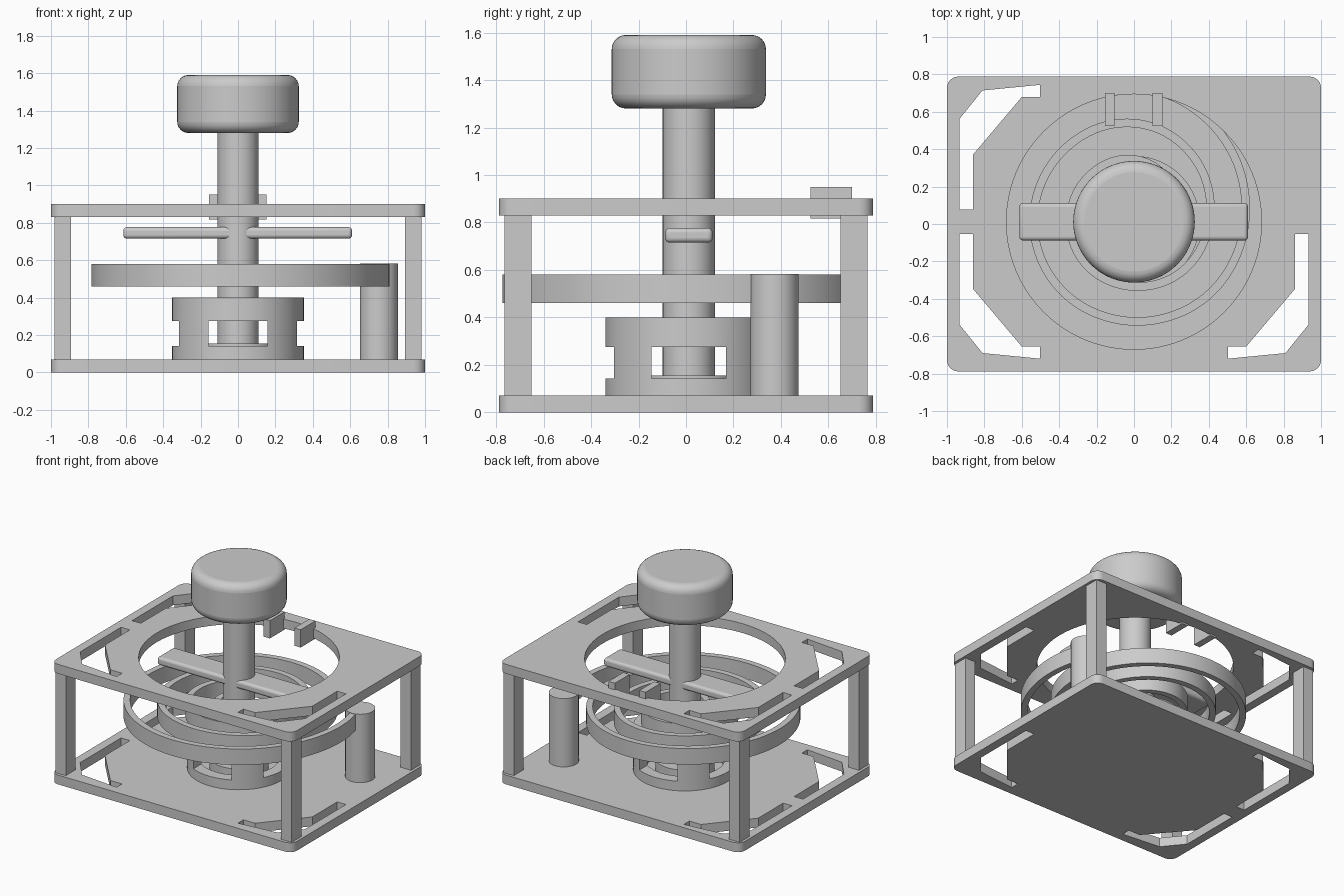
import bpy, bmesh, math
from mathutils import Matrix, Vector

if "Cube" in bpy.data.objects:
    bpy.data.objects.remove(bpy.data.objects["Cube"])

CY = 0.012  # y of the shaft axis

grey = bpy.data.materials.new("plain grey")
grey.use_nodes = True
grey.diffuse_color = (0.6, 0.6, 0.6, 1)
grey.node_tree.nodes["Principled BSDF"].inputs["Base Color"].default_value = (0.6, 0.6, 0.6, 1)


def finish(obj, angle=35):
    obj.data.materials.clear()
    obj.data.materials.append(grey)
    bpy.ops.object.select_all(action='DESELECT')
    obj.select_set(True)
    bpy.context.view_layer.objects.active = obj
    bpy.ops.object.shade_smooth_by_angle(angle=math.radians(angle))
    return obj


def from_bmesh(name, bm):
    bmesh.ops.recalc_face_normals(bm, faces=bm.faces)
    mesh = bpy.data.meshes.new(name)
    bm.to_mesh(mesh)
    bm.free()
    obj = bpy.data.objects.new(name, mesh)
    bpy.context.collection.objects.link(obj)
    return finish(obj)


def bevel(obj, width, segments):
    mod = obj.modifiers.new("rounding", 'BEVEL')
    mod.width, mod.segments = width, segments
    mod.limit_method = 'ANGLE'
    mod.angle_limit = math.radians(50)


def box(name, x, y, z):
    bm = bmesh.new()
    size = Matrix.Diagonal((x[1] - x[0], y[1] - y[0], z[1] - z[0], 1))
    mid = Matrix.Translation((sum(x) / 2, sum(y) / 2, sum(z) / 2))
    bmesh.ops.create_cube(bm, size=1, matrix=mid @ size)
    return from_bmesh(name, bm)


def cylinder(name, r, z0, z1, x=0, y=CY):
    bm = bmesh.new()
    bmesh.ops.create_cone(bm, cap_ends=True, segments=72, radius1=r, radius2=r, depth=z1 - z0,
                          matrix=Matrix.Translation((x, y, (z0 + z1) / 2)))
    return from_bmesh(name, bm)


def circle(r, n=96):
    return [(r * math.cos(2 * math.pi * i / n), CY + r * math.sin(2 * math.pi * i / n)) for i in range(n)]


def sheet(name, outlines, z0, z1):
    """Extruded flat shape; the outlines inside the first one become holes."""
    curve = bpy.data.curves.new(name, 'CURVE')
    curve.dimensions, curve.fill_mode = '2D', 'BOTH'
    curve.extrude = (z1 - z0) / 2
    for pts in outlines:
        spline = curve.splines.new('POLY')
        spline.points.add(len(pts) - 1)
        for p, (x, y) in zip(spline.points, pts):
            p.co = (x, y, 0, 1)
        spline.use_cyclic_u = True
    temp = bpy.data.objects.new(name + " outline", curve)
    bpy.context.collection.objects.link(temp)
    bpy.context.view_layer.update()
    mesh = bpy.data.meshes.new_from_object(temp.evaluated_get(bpy.context.evaluated_depsgraph_get()))
    bpy.data.objects.remove(temp)
    bm = bmesh.new()
    bm.from_mesh(mesh)
    bmesh.ops.remove_doubles(bm, verts=bm.verts, dist=1e-4)
    bmesh.ops.translate(bm, verts=bm.verts, vec=(0, 0, (z0 + z1) / 2))
    return from_bmesh(name, bm)


# Plates with rounded corners and bent corner slots
def rounded_rect(hx, hy, r, n=6):
    pts = []
    for k, (sx, sy) in enumerate([(1, 1), (-1, 1), (-1, -1), (1, -1)]):
        for i in range(n + 1):
            a = math.pi / 2 * (k + i / n)
            pts.append((sx * (hx - r) + r * math.cos(a), sy * (hy - r) + r * math.sin(a)))
    return pts


slot = [(0.933, 0.065), (0.86, 0.065), (0.86, 0.36), (0.6, 0.667),
        (0.503, 0.667), (0.503, 0.732), (0.81, 0.702), (0.933, 0.55)]
slots = [[(sx * x, CY + sy * y) for x, y in slot] for sx, sy in [(-1, 1), (-1, -1), (1, -1)]]
outline = rounded_rect(1, 0.788, 0.06)
sheet("bottom_plate", [outline] + slots, 0, 0.07)
sheet("top_plate", [outline, circle(0.682)] + slots, 0.83, 0.9)

# Corner posts
for sx, side in ((-1, "right"), (1, "left")):
    for sy, end in ((-1, "front"), (1, "back")):
        x = sorted((sx * 0.893, sx * 0.98))
        y = sorted((sy * 0.65, sy * 0.765))
        box(f"{end}_{side}_post", x, y, (0.07, 0.83))

# Hollow hub with four windows
hub = sheet("hub", [circle(0.352), circle(0.27)], 0.07, 0.4)
for name, hx, hy in (("window_cutter_x", 0.5, 0.157), ("window_cutter_y", 0.157, 0.5)):
    cutter = box(name, (-hx, hx), (CY - hy, CY + hy), (0.142, 0.275))
    cutter.hide_render = True
    cutter.hide_set(True)
    cutter.display_type = 'WIRE'
    cut = hub.modifiers.new(name, 'BOOLEAN')
    cut.operation, cut.object, cut.solver = 'DIFFERENCE', cutter, 'EXACT'
bpy.context.view_layer.update()
hub_mesh = bpy.data.meshes.new_from_object(hub.evaluated_get(bpy.context.evaluated_depsgraph_get()))
hub.modifiers.clear()
hub.data = hub_mesh
finish(hub)
for name in ("window_cutter_x", "window_cutter_y"):
    bpy.data.objects.remove(bpy.data.objects[name])
cylinder("hub_boss", 0.2, 0.07, 0.155)

# Shaft, knob and cross bar
cylinder("shaft", 0.11, 0.07, 1.3)
knob = cylinder("knob", 0.325, 1.28, 1.59)
bevel(knob, 0.06, 6)
bar = box("cross_bar", (-0.613, 0.61), (CY - 0.1, CY + 0.1), (0.715, 0.777))
bevel(bar, 0.02, 4)

# Spiral spring: outer radius keyed by turn angle, in degrees
keys = [(-990, 0.12), (-900, 0.16), (-810, 0.18), (-720, 0.24), (-630, 0.365), (-540, 0.365),
        (-450, 0.365), (-360, 0.42), (-270, 0.56), (-180, 0.56), (-90, 0.55), (0, 0.61),
        (50, 0.69), (90, 0.75), (180, 0.785), (270, 0.785), (360, 0.8), (386, 0.84)]


def radius(a):
    for (a0, r0), (a1, r1) in zip(keys, keys[1:]):
        if a <= a1:
            t = (a - a0) / (a1 - a0)
            return r0 + (r1 - r0) * t
    return keys[-1][1]


bm = bmesh.new()
previous = None
for a in range(-990, 387, 4):
    r = sum(radius(min(max(a + d, -990), 386)) for d in range(-24, 25, 6)) / 9
    u = Vector((math.cos(math.radians(a)), math.sin(math.radians(a)), 0))
    ring = [bm.verts.new(u * (r - t) + Vector((0, CY, z)))
            for t, z in ((0, 0.46), (0, 0.58), (0.045, 0.58), (0.045, 0.46))]
    if previous:
        for i in range(4):
            bm.faces.new((previous[i], previous[i - 1], ring[i - 1], ring[i]))
    else:
        bm.faces.new(ring)
    previous = ring
bm.faces.new(previous)
from_bmesh("spiral_spring", bm)

# Anchor pin of the spring
cylinder("spring_pin", 0.102, 0.07, 0.583, 0.753, 0.373)

# Pair of tabs on the rim of the opening
for side, x in (("right", (-0.155, -0.103)), ("left", (0.1, 0.152))):
    box(f"{side}_tab", x, (0.525, 0.7), (0.817, 0.95))
